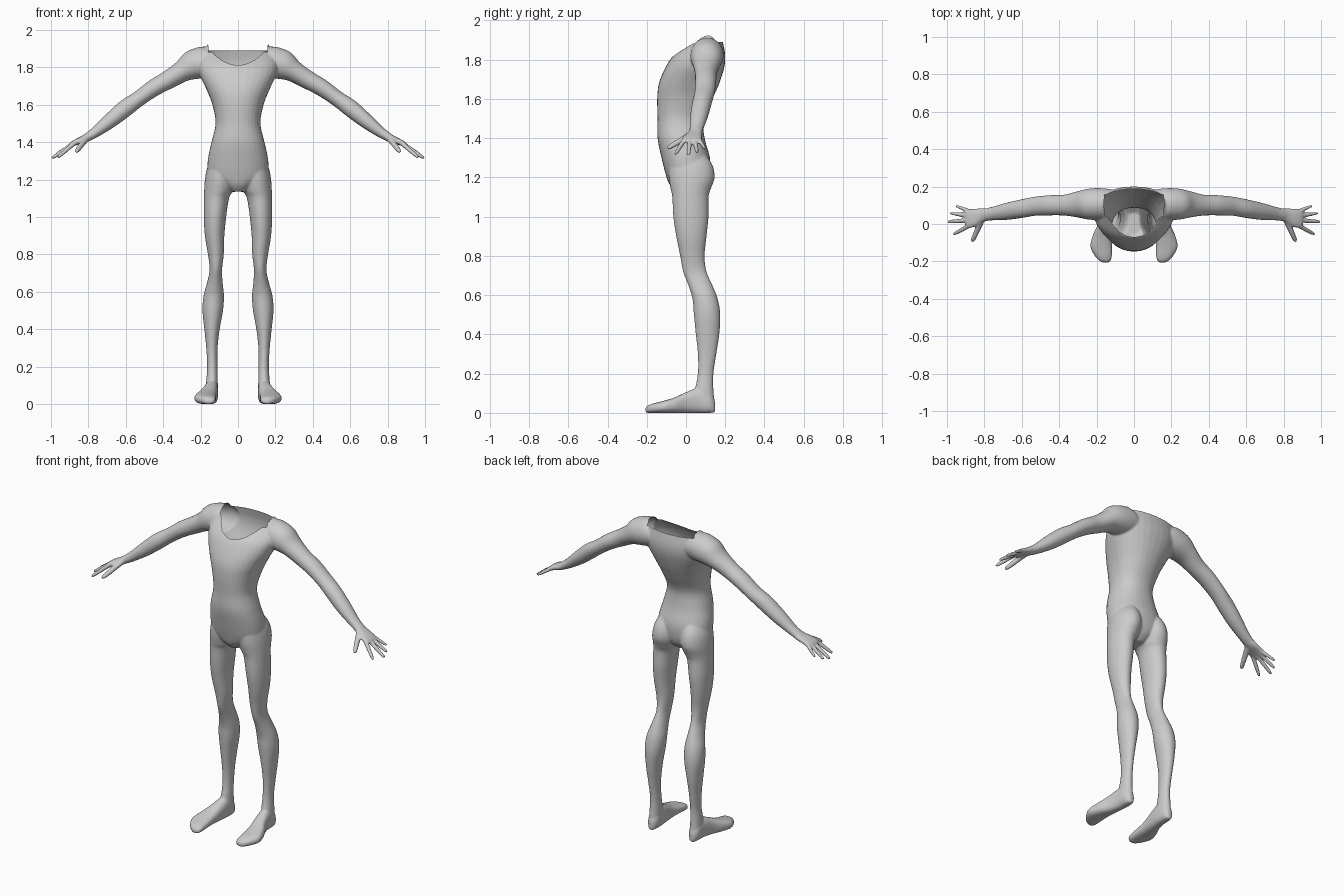
import bpy, bmesh, math
from mathutils import Vector

bm = bmesh.new()
X, Y, Z = Vector((1, 0, 0)), Vector((0, 1, 0)), Vector((0, 0, 1))


def smooth_rows(rows, n=5):
    """Catmull-Rom interpolation between the given stations."""
    out = []
    for i in range(len(rows) - 1):
        p0, p1 = rows[max(i - 1, 0)], rows[i]
        p2, p3 = rows[i + 1], rows[min(i + 2, len(rows) - 1)]
        for k in range(n):
            t = k / n
            out.append([0.5 * (2 * b + (c - a) * t + (2 * a - 5 * b + 4 * c - d) * t * t
                               + (3 * b - a - 3 * c + d) * t ** 3)
                        for a, b, c, d in zip(p0, p1, p2, p3)])
    return out + [list(rows[-1])]


def loft(rows, u, v, sides=(1,), power=2.0, seg=32):
    """Skin through rows (cx, cy, cz, radius along u, radius along v)."""
    for s in sides:
        rings = []
        for cx, cy, cz, ru, rv in smooth_rows(rows):
            ring = []
            for k in range(seg):
                a = 2 * math.pi * k / seg
                c, d = math.cos(a), math.sin(a)
                c = math.copysign(abs(c) ** (2 / power), c)
                d = math.copysign(abs(d) ** (2 / power), d)
                p = Vector((cx, cy, cz)) + u * (c * ru) + v * (d * rv)
                ring.append(bm.verts.new((p.x * s, p.y, p.z)))
            rings.append(ring)
        for r0, r1 in zip(rings, rings[1:]):
            for k in range(seg):
                j = (k + 1) % seg
                bm.faces.new((r0[k], r0[j], r1[j], r1[k]))
        bm.faces.new(rings[0][::-1])
        bm.faces.new(rings[-1])


def upright(rows):
    """(z, x min, x max, y front, y back) to loft stations."""
    return [((a + b) / 2, (f + k) / 2, z, (b - a) / 2, (k - f) / 2) for z, a, b, f, k in rows]


BOTH = (1, -1)

# torso
loft(upright([
    (1.135, -.04, .04, -.06, .06), (1.17, -.09, .09, -.088, .10), (1.22, -.155, .155, -.105, .12),
    (1.30, -.162, .162, -.125, .122), (1.40, -.142, .142, -.145, .095), (1.50, -.12, .12, -.145, .09),
    (1.60, -.137, .137, -.147, .135), (1.68, -.168, .168, -.138, .17), (1.76, -.205, .205, -.105, .195),
    (1.82, -.215, .215, -.065, .20), (1.88, -.19, .19, .005, .19), (1.94, -.15, .15, .06, .175)]),
    X, Y, power=2.2)

# legs
loft(upright([
    (1.34, .05, .12, -.06, .08), (1.27, .02, .162, -.085, .132), (1.20, .015, .177, -.088, .146),
    (1.14, .028, .181, -.078, .126), (1.10, .048, .182, -.07, .115), (1.00, .063, .183, -.065, .115),
    (.90, .073, .177, -.05, .105), (.80, .076, .161, -.03, .095), (.72, .085, .152, -.015, .105),
    (.65, .082, .165, .012, .135), (.58, .075, .184, .033, .162), (.50, .08, .19, .04, .175),
    (.40, .098, .18, .05, .17), (.30, .109, .17, .06, .155), (.20, .11, .165, .06, .14),
    (.12, .108, .17, .045, .14), (.05, .108, .172, .03, .145), (.008, .115, .165, .03, .135)]),
    X, Y, BOTH)

# feet
loft([(x, y, t / 2, w, t / 2) for y, x, w, t in [
    (.148, .14, .015, .06), (.12, .14, .032, .10), (.06, .142, .036, .125), (.0, .152, .041, .105),
    (-.06, .168, .052, .078), (-.12, .175, .058, .06), (-.17, .164, .046, .047), (-.197, .155, .03, .036),
    (-.207, .152, .012, .024)]], X, Z, BOTH, power=2.5)

# arms
slant = Vector((.56, 0, .83))
loft([(.09, .11, 1.84, .07, .06), (.14, .108, 1.838, .088, .08), (.20, .107, 1.822, .089, .085),
      (.245, .106, 1.807, .08, .082), (.30, .105, 1.777, .058, .07), (.37, .101, 1.735, .05, .056),
      (.45, .10, 1.69, .046, .054), (.53, .095, 1.633, .042, .051), (.60, .082, 1.583, .046, .05),
      (.68, .068, 1.518, .041, .046), (.76, .055, 1.455, .029, .036), (.81, .047, 1.423, .023, .034)],
     slant, Y, BOTH)

# palms
loft([(.79, .05, 1.435, .023, .032), (.82, .043, 1.418, .021, .04), (.86, .032, 1.402, .017, .05),
      (.89, .03, 1.388, .013, .05), (.90, .03, 1.382, .008, .044)], slant, Y, BOTH, power=2.4)

# fingers and thumbs: base, tip, base radius
for base, tip, r in [
    ((.875, -.006, 1.395), (.966, -.056, 1.316), .0125),
    ((.88, .02, 1.392), (.998, .012, 1.312), .0125),
    ((.88, .044, 1.392), (.984, .058, 1.325), .012),
    ((.87, .064, 1.398), (.953, .097, 1.345), .011),
    ((.815, .02, 1.415), (.866, -.096, 1.347), .016)]:
    b, t = Vector(base), Vector(tip)
    d = (t - b).normalized()
    u = d.cross(Z).normalized()
    loft([(*b.lerp(t, f), r * g, r * g) for f, g in
          [(0, 1.1), (.3, 1), (.55, .95), (.85, .8), (.96, .6), (1, .25)]], u, d.cross(u), BOTH, seg=12)

# fuse all parts into one skin
bmesh.ops.recalc_face_normals(bm, faces=bm.faces)
mesh = bpy.data.meshes.new("body_parts")
bm.to_mesh(mesh)
bm.free()
body = bpy.data.objects.new("body", mesh)
bpy.context.collection.objects.link(body)
fuse = body.modifiers.new("fuse", 'REMESH')
fuse.mode, fuse.voxel_size = 'VOXEL', .0055
relax = body.modifiers.new("relax", 'SMOOTH')
relax.factor, relax.iterations = .5, 8
skin = bpy.data.meshes.new_from_object(body.evaluated_get(bpy.context.evaluated_depsgraph_get()))
body.modifiers.clear()
body.data = skin


# open neckline: low scoop at the front, higher edge at the back
def rim(p):
    if abs(p.x) > .162:
        return 9
    return 1.89 if p.y > .1 else 1.812 + .07 * min(1, abs(p.x) / .14) ** 2


bm = bmesh.new()
bm.from_mesh(skin)
gone = [f for f in bm.faces if all(v.co.z > rim(v.co) for v in f.verts)]
bmesh.ops.delete(bm, geom=gone, context='FACES')
for v in bm.verts:
    if 1.8 < rim(v.co) < v.co.z and v.co.z - rim(v.co) < .012:
        v.co.z = rim(v.co)
for f in bm.faces:
    f.smooth = True
bm.to_mesh(skin)
bm.free()
